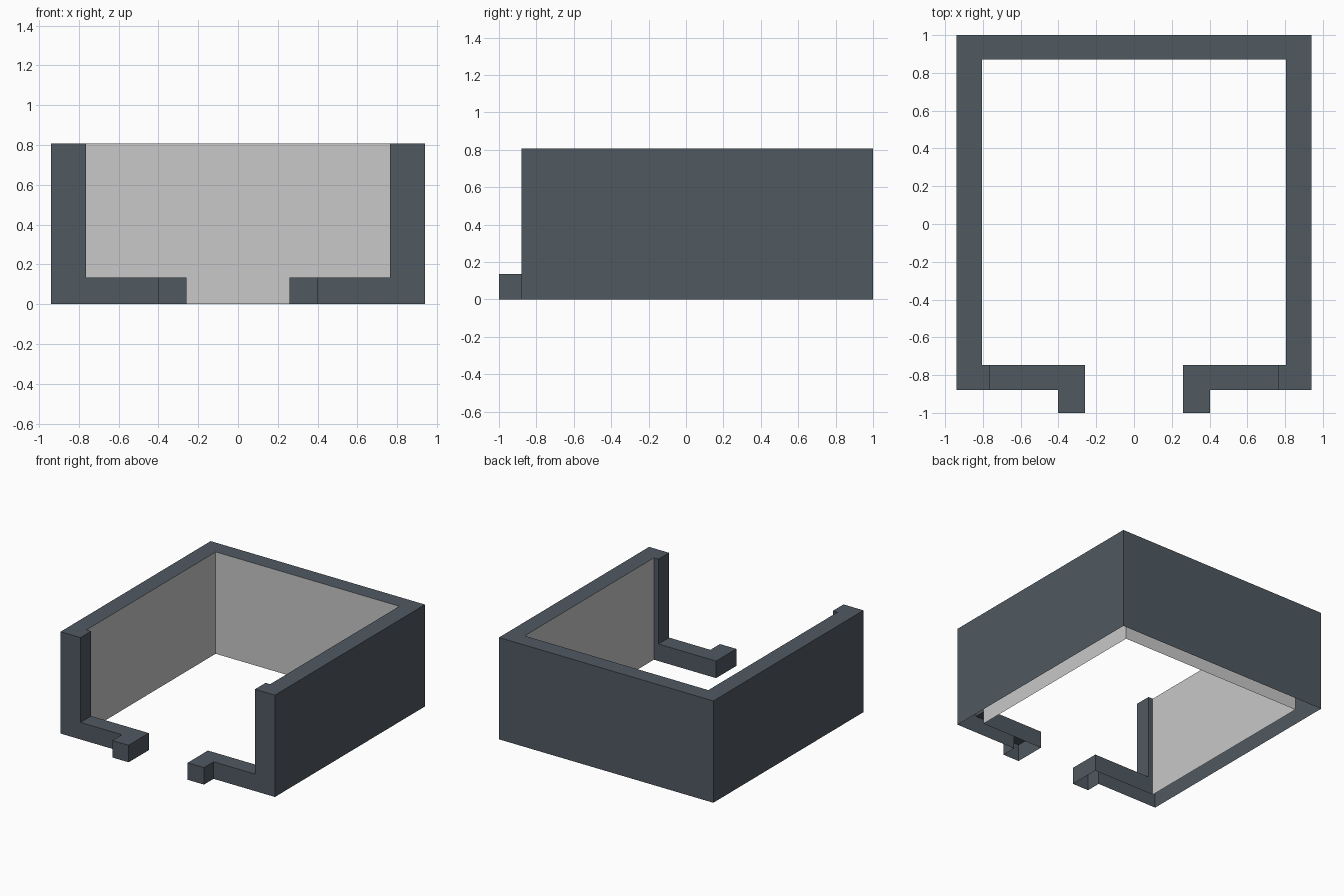
import bpy
import bmesh

cube = bpy.data.objects.get("Cube")
if cube:
    bpy.data.objects.remove(cube, do_unlink=True)

HALF_W, INNER_W, POST_W = 0.94, 0.805, 0.765
BACK, INNER_BACK = 1.0, 0.87
FRONT, INNER_FRONT = -0.88, -0.747
WALL_H, LATCH_H = 0.807, 0.135


def make_material(name, color):
    mat = bpy.data.materials.new(name)
    mat.use_nodes = True
    mat.diffuse_color = color
    mat.node_tree.nodes["Principled BSDF"].inputs["Base Color"].default_value = color
    return mat


slate = make_material("dark slate", (0.08, 0.1, 0.12, 1))
grey = make_material("light grey", (0.58, 0.58, 0.58, 1))


def mirror(points):
    return [(-x, y) for x, y in reversed(points)]


def raise_walls(bm, points, base, top):
    """Upright faces along an open path."""
    for (ax, ay), (bx, by) in zip(points, points[1:]):
        corners = [(ax, ay, base), (bx, by, base), (bx, by, top), (ax, ay, top)]
        bm.faces.new([bm.verts.new(c) for c in corners])


def add_cap(bm, points, z):
    bm.faces.new([bm.verts.new((x, y, z)) for x, y in points])


def finish(bm, name, mat):
    bmesh.ops.remove_doubles(bm, verts=bm.verts, dist=0.0001)
    mesh = bpy.data.meshes.new(name)
    bm.to_mesh(mesh)
    bm.free()
    mesh.materials.append(mat)
    obj = bpy.data.objects.new(name, mesh)
    bpy.context.collection.objects.link(obj)


# Outer walls with front posts: a hollow shell, open underneath
outer_half = [(POST_W, FRONT), (HALF_W, FRONT), (HALF_W, BACK)]
outer = outer_half + mirror(outer_half)
lining_half = [(INNER_W, INNER_BACK), (INNER_W, INNER_FRONT)]
lining = mirror(lining_half) + lining_half
post_back = [(INNER_W, INNER_FRONT), (POST_W, INNER_FRONT)]
post_side = [(POST_W, INNER_FRONT), (POST_W, FRONT)]

bm = bmesh.new()
raise_walls(bm, outer_half, 0, WALL_H)
raise_walls(bm, [(HALF_W, BACK), (-HALF_W, BACK)], 0, WALL_H)
raise_walls(bm, mirror(outer_half), 0, WALL_H)
for path, base in ((post_back, 0), (post_side, LATCH_H)):
    raise_walls(bm, path, base, WALL_H)
    raise_walls(bm, mirror(path), base, WALL_H)
add_cap(bm, outer + [(-POST_W, INNER_FRONT)] + lining + [(POST_W, INNER_FRONT)], WALL_H)
finish(bm, "outer_walls", slate)

# Light inner faces of the back and side walls
bm = bmesh.new()
raise_walls(bm, lining, 0, WALL_H)
finish(bm, "inner_lining", grey)

# Low front arms, each ending in a forward stub
arm = [(POST_W, INNER_FRONT), (0.259, INNER_FRONT), (0.259, -1),
       (0.402, -1), (0.402, FRONT), (POST_W, FRONT)]
for name, path in (("left_front_arm", arm), ("right_front_arm", mirror(arm))):
    bm = bmesh.new()
    raise_walls(bm, path, 0, LATCH_H)
    add_cap(bm, path, LATCH_H)
    finish(bm, name, slate)
